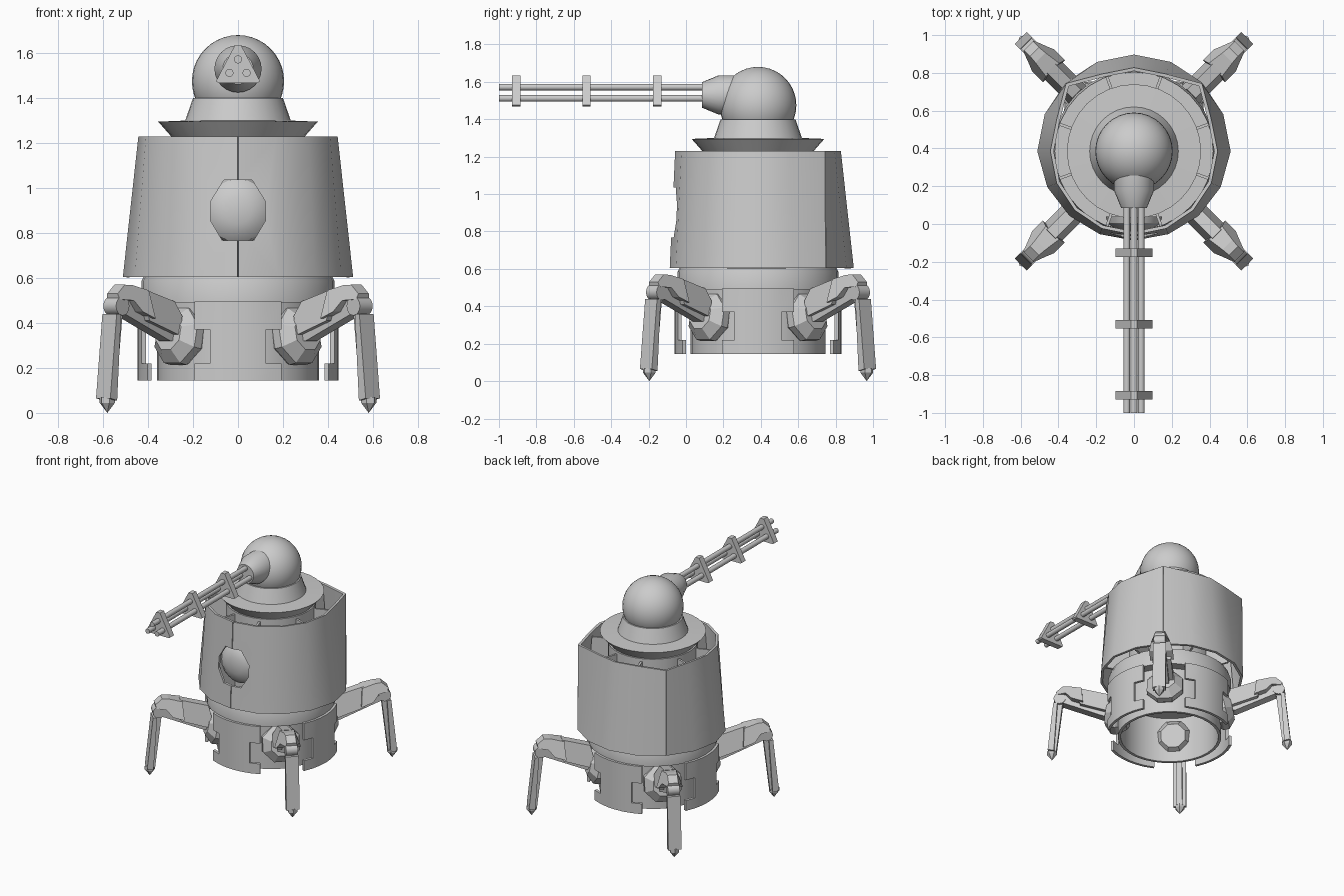
import bpy, bmesh, math
from mathutils import Matrix, Vector

if "Cube" in bpy.data.objects:
    bpy.data.objects.remove(bpy.data.objects["Cube"])

CY = 0.385  # y position of the body axis


def smooth_by_angle(ob, deg):
    bpy.ops.object.select_all(action='DESELECT')
    ob.select_set(True)
    bpy.context.view_layer.objects.active = ob
    bpy.ops.object.shade_smooth_by_angle(angle=math.radians(deg))


def finish(name, bm, mat=None, smooth=None):
    bmesh.ops.recalc_face_normals(bm, faces=bm.faces)
    if mat is not None:
        bm.transform(mat)
    me = bpy.data.meshes.new(name)
    bm.to_mesh(me)
    bm.free()
    ob = bpy.data.objects.new(name, me)
    bpy.context.collection.objects.link(ob)
    if smooth:
        smooth_by_angle(ob, smooth)
    return ob


def lathe(name, profile, seg=32, mat=None, smooth=30):
    """Spin (radius, height) points about the z axis."""
    bm = bmesh.new()
    vs = [bm.verts.new((r, 0, z)) for r, z in profile]
    es = [bm.edges.new(p) for p in zip(vs, vs[1:])]
    bmesh.ops.spin(bm, geom=vs + es, axis=(0, 0, 1), cent=(0, 0, 0),
                   angle=math.tau, steps=seg, use_duplicate=False)
    bmesh.ops.remove_doubles(bm, verts=bm.verts, dist=1e-5)
    return finish(name, bm, mat, smooth)


def prism(name, pts, width, mat=None, taper=None):
    """Extrude an (x, z, optional width factor) outline along y, centred."""
    bm = bmesh.new()
    sides = []
    for s in (-1, 1):
        sides.append([bm.verts.new((p[0], s * width / 2 * (p[2] if len(p) > 2 else 1), p[1])) for p in pts])
        bm.faces.new(sides[-1])
    n = len(pts)
    for i in range(n):
        j = (i + 1) % n
        bm.faces.new((sides[0][i], sides[0][j], sides[1][j], sides[1][i]))
    return finish(name, bm, mat)


def panel(name, angles, levels, radius, thick, skip=lambda i, j: False, hole=None):
    """Curved plate with thickness; angle 0 faces the front."""
    bm = bmesh.new()
    grid = []
    for z in levels:
        row = []
        for a in angles:
            r, t = radius(a, z), math.radians(a)
            row.append(bm.verts.new((r * math.sin(t), CY - r * math.cos(t), z)))
        grid.append(row)
    for j in range(len(levels) - 1):
        for i in range(len(angles) - 1):
            if not skip(i, j):
                bm.faces.new((grid[j][i], grid[j][i + 1], grid[j + 1][i + 1], grid[j + 1][i]))
    bmesh.ops.delete(bm, geom=[v for v in bm.verts if not v.link_faces], context='VERTS')
    ob = finish(name, bm)
    f = ob.data.polygons[0]
    if f.normal.dot(f.center - Vector((0, CY, f.center.z))) < 0:
        ob.data.flip_normals()
    bpy.context.view_layer.objects.active = ob
    m = ob.modifiers.new('thickness', 'SOLIDIFY')
    m.thickness, m.offset = thick, -1
    bpy.ops.object.modifier_apply(modifier=m.name)
    if hole:
        m = ob.modifiers.new('hole', 'BOOLEAN')
        m.operation, m.object, m.solver = 'DIFFERENCE', hole, 'EXACT'
        bpy.ops.object.modifier_apply(modifier=m.name)
    smooth_by_angle(ob, 30)
    return ob


axis = Matrix.Translation((0, CY, 0))

# Body core: hollow lower drum, waist ring, shell floor, inner column
lathe('body_core', [(0, 0.49), (0.34, 0.49), (0.34, 0.145), (0.36, 0.145), (0.36, 0.49),
                    (0.43, 0.49), (0.43, 0.585), (0.42, 0.605), (0.42, 0.615), (0.3, 0.615),
                    (0.3, 1.22), (0, 1.22)], 32, axis)

# Neck flange, collar and dome head
lathe('neck_flange', [(0.28, 1.21), (0.355, 1.295), (0.235, 1.30), (0.2, 1.40), (0, 1.40)], 32, axis)
bm = bmesh.new()
bmesh.ops.create_uvsphere(bm, u_segments=32, v_segments=20, radius=0.205)
finish('dome_head', bm, Matrix.Translation((0, CY, 1.475)), 40)


# Outer shell: two front halves and a back panel, flaring at the back corners
def shell_r(a, z):
    k = (z - 0.605) / 0.625
    bottom = 0.512 - 0.04 * max(0, math.cos(math.radians(a)))
    corner = max(0, 1 - abs(min(abs(a), 360 - abs(a)) - 135) / 22.5)
    return bottom + k * (0.443 + 0.065 * corner - bottom)


cutter = prism('eye_hole_cutter', [(-0.063, 1.035), (0.063, 1.035), (0.122, 0.94), (0.122, 0.855),
                                   (0.07, 0.767), (-0.07, 0.767), (-0.122, 0.855), (-0.122, 0.94)],
               0.3, Matrix.Translation((0, -0.05, 0)))
cutter.hide_render = True
for s, side in ((1, 'right'), (-1, 'left')):
    angs = [s * max(0.3, min(22.5 * i, 134.8)) for i in range(7)]
    panel('shell_' + side, angs, (0.605, 1.23), shell_r, 0.018, hole=cutter)
bpy.data.objects.remove(cutter)
panel('shell_back', [135.2, 157.5, 180, 202.5, 224.8], (0.605, 1.23), shell_r, 0.018)

# Eye lens recessed in the front hole
lathe('eye_lens', [(0.15, -0.04), (0.14, -0.005), (0.11, 0.02), (0.06, 0.037), (0, 0.042)], 20,
      Matrix.Translation((0, 0.0, 0.9)) @ Matrix.Rotation(math.pi / 2, 4, 'X'))

# Support ribs between column and shell
for k in range(4):
    for a in (-20, 20):
        prism('shell_rib', [(0.29, 0.61), (0.47, 0.61), (0.42, 1.2), (0.29, 1.2)], 0.015,
              axis @ Matrix.Rotation(math.radians(90 * k + a), 4, 'Z'))

# Lower armour plates, notched around the leg sockets
for k in range(4):
    panel('lower_plate', [90 * k + a for a in (-25.5, -16.3, -8, 0, 8, 16.3, 25.5)],
          (0.145, 0.22, 0.37, 0.495), lambda a, z: 0.447, 0.02,
          lambda i, j: j == 1 and i in (0, 5))

# Legs, built along +x and turned onto the four diagonals
for k in range(4):
    M = axis @ Matrix.Rotation(math.radians(45 + 90 * k), 4, 'Z')
    out = Matrix.Rotation(math.radians(78), 4, 'Y') @ Matrix.Rotation(math.radians(22.5), 4, 'Z')
    lathe('leg_socket', [(0, -0.09), (0.09, -0.09), (0.135, -0.02), (0.135, 0.02), (0.08, 0.07), (0, 0.07)], 8,
          M @ Matrix.Translation((0.37, 0, 0.34)) @ out, None)
    prism('leg_beam', [(0.38, 0.32), (0.46, 0.32), (0.77, 0.45), (0.77, 0.50), (0.70, 0.52), (0.38, 0.41)], 0.07, M)
    # arm armour and the wider knee hood, both with narrower roofs
    prism('leg_armour', [(0.43, 0.345), (0.62, 0.41), (0.64, 0.47), (0.62, 0.55, 0.5), (0.43, 0.495, 0.5),
                         (0.415, 0.43)], 0.13, M)
    prism('knee_hood', [(0.60, 0.42), (0.68, 0.45), (0.72, 0.50, 0.8), (0.785, 0.505, 0.5), (0.79, 0.53, 0.4),
                        (0.745, 0.57, 0.4), (0.70, 0.568, 0.45), (0.61, 0.545, 0.6)], 0.165, M)
    lathe('knee_pin', [(0, -0.04), (0.042, -0.04), (0.042, 0.04), (0, 0.04)], 16,
          M @ Matrix.Translation((0.765, 0, 0.475)) @ Matrix.Rotation(math.pi / 2, 4, 'X'))
    prism('shin_bone', [(0.74, 0.49), (0.785, 0.50), (0.815, 0.06), (0.79, 0.06)], 0.04, M)
    prism('shin_plate', [(0.78, 0.44), (0.808, 0.44), (0.848, 0.065), (0.805, 0.055)], 0.09, M)
    lathe('foot_spike', [(0, 0.0), (0.035, 0.045), (0.035, 0.07), (0, 0.07)], 6,
          M @ Matrix.Translation((0.822, 0, 0)), None)

# Gun: mount, three barrels and triangular clamps (local z points forward)
G = Matrix.Translation((0, 0, 1.53)) @ Matrix.Rotation(math.pi / 2, 4, 'X')
lathe('gun_mount', [(0, -0.3), (0.105, -0.3), (0.105, -0.175), (0.068, -0.085), (0, -0.085)], 24, G)
for x, z in ((0, 0.042), (-0.038, -0.018), (0.038, -0.018)):
    lathe('gun_barrel', [(0, -0.14), (0.018, -0.14), (0.018, 1.0), (0, 1.0)], 14,
          G @ Matrix.Translation((x, z, 0)))
for y in (-0.907, -0.532, -0.153):
    prism('gun_clamp', [(-0.088, -0.062), (0.088, -0.062), (0.098, -0.055), (0.015, 0.103),
                        (-0.015, 0.103), (-0.098, -0.055)], 0.045, Matrix.Translation((0, y, 1.53)))
